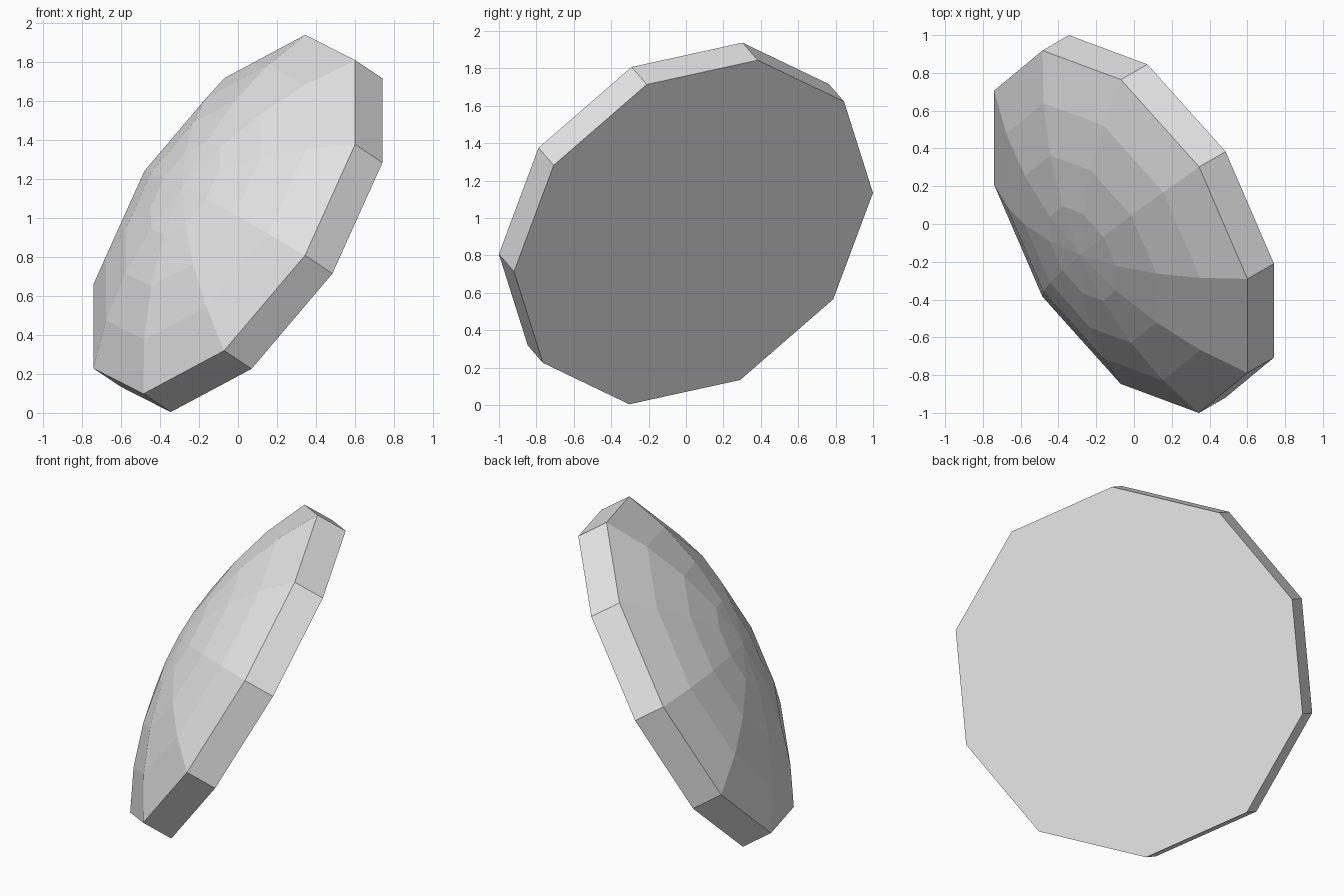
import bpy, bmesh, math
from mathutils import Matrix, Vector

cube = bpy.data.objects.get("Cube")
if cube:
    bpy.data.objects.remove(cube)

SIDES = 10
RADIUS = 1.066          # rim radius
RIM = 0.187             # rim thickness
STEPS = 4               # dome bands
ARC = math.radians(30)  # dome half angle

grey = bpy.data.materials.new("light_grey")
grey.use_nodes = True
colour = (0.8, 0.8, 0.8, 1)
grey.diffuse_color = colour
grey.node_tree.nodes["Principled BSDF"].inputs["Base Color"].default_value = colour

bm = bmesh.new()


def ring(radius, height):
    return [bm.verts.new((radius * math.cos(math.tau * i / SIDES),
                          radius * math.sin(math.tau * i / SIDES), height))
            for i in range(SIDES)]


# Flat base, straight rim, then spherical dome bands
sphere = RADIUS / math.sin(ARC)
rings = [ring(RADIUS, 0)]
for step in range(STEPS):
    angle = ARC * (1 - step / STEPS)
    rings.append(ring(sphere * math.sin(angle),
                      RIM + sphere * (math.cos(angle) - math.cos(ARC))))
bm.faces.new(rings[0][::-1])
for low, high in zip(rings, rings[1:]):
    for i in range(SIDES):
        j = (i + 1) % SIDES
        bm.faces.new((low[i], low[j], high[j], high[i]))

# Dome tip
tip = bm.verts.new((0, 0, RIM + sphere * (1 - math.cos(ARC))))
for i in range(SIDES):
    bm.faces.new((rings[-1][i], rings[-1][(i + 1) % SIDES], tip))
bmesh.ops.recalc_face_normals(bm, faces=bm.faces)

# Tilt the disc so the dome leans towards the front and -x
axis = Vector((-0.75, -0.433, 0.5)).normalized()
corner = Vector((0.67, -0.25, 0.79))
corner = (corner - axis * corner.dot(axis)).normalized()
side = axis.cross(corner)
turn = Matrix((corner, side, axis)).transposed().to_4x4()
bm.transform(Matrix.Translation((0.07, 0.04, 0.924)) @ turn)

mesh = bpy.data.meshes.new("domed_disc")
bm.to_mesh(mesh)
bm.free()
mesh.materials.append(grey)
disc = bpy.data.objects.new("domed_disc", mesh)
bpy.context.collection.objects.link(disc)
